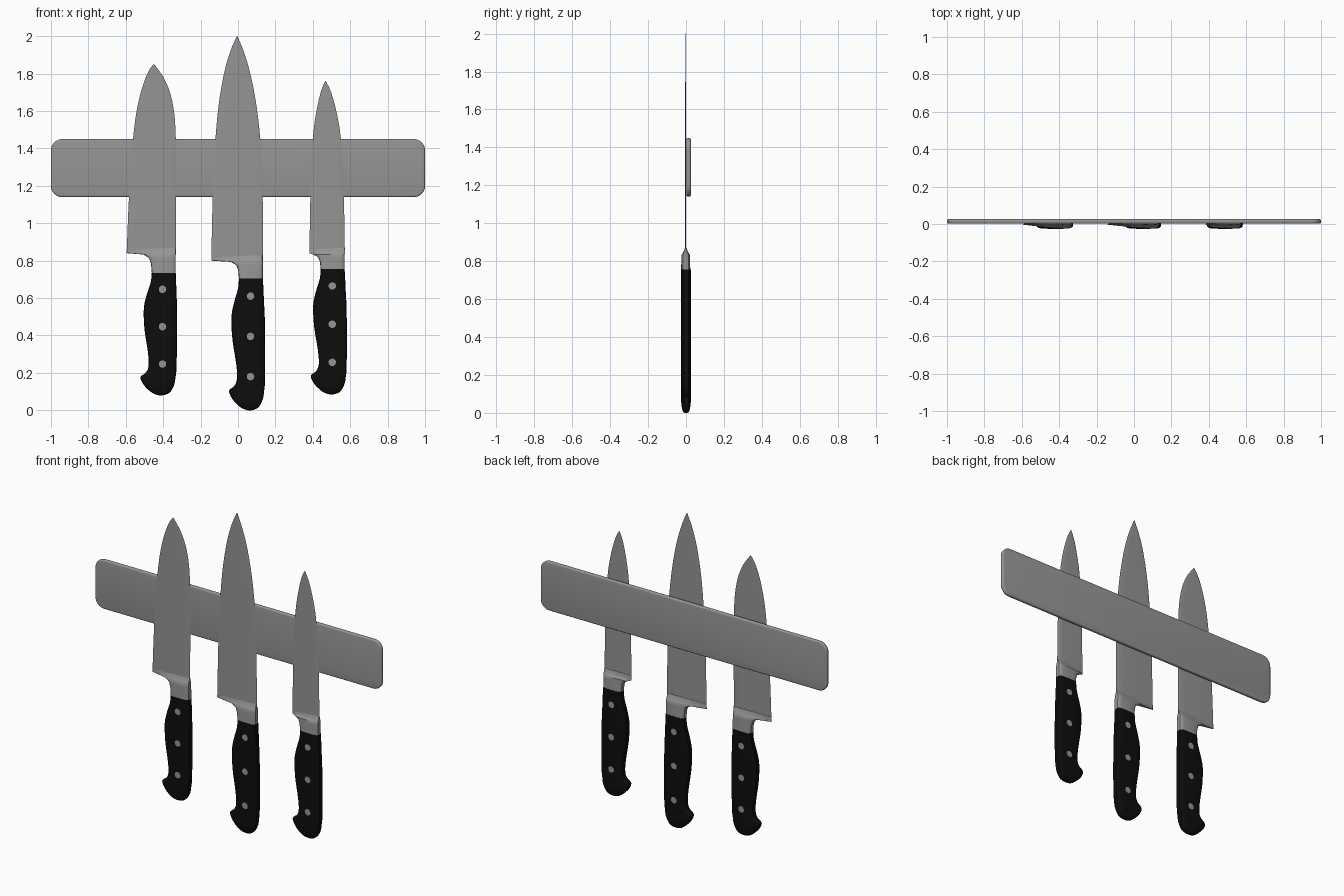
import bpy, bmesh, math
from mathutils import Vector, Matrix

cube = bpy.data.objects.get("Cube")
if cube:
    bpy.data.objects.remove(cube, do_unlink=True)


def material(name, value, roughness):
    mat = bpy.data.materials.new(name)
    mat.use_nodes = True
    colour = (value, value, value, 1)
    mat.diffuse_color = colour
    shader = mat.node_tree.nodes["Principled BSDF"]
    shader.inputs["Base Color"].default_value = colour
    shader.inputs["Roughness"].default_value = roughness
    return mat


STEEL = material("brushed steel", 0.3, 0.5)
BLACK = material("black handle", 0.004, 0.5)


def finish(name, bm, mat, angle=35):
    bmesh.ops.recalc_face_normals(bm, faces=bm.faces)
    mesh = bpy.data.meshes.new(name)
    bm.to_mesh(mesh)
    bm.free()
    mesh.materials.append(mat)
    obj = bpy.data.objects.new(name, mesh)
    bpy.context.collection.objects.link(obj)
    bpy.ops.object.select_all(action="DESELECT")
    obj.select_set(True)
    bpy.context.view_layer.objects.active = obj
    bpy.ops.object.shade_smooth_by_angle(angle=math.radians(angle))
    return obj


def smooth_rows(rows, steps=4):
    """Catmull-Rom curve through the rows."""
    pts = [Vector(r) for r in rows]
    ext = [pts[0]] + pts + [pts[-1]]
    out = []
    for a, b, c, d in zip(ext, ext[1:], ext[2:], ext[3:]):
        for i in range(steps):
            t = i / steps
            out.append((2 * b + (c - a) * t + (2 * a - 5 * b + 4 * c - d) * t**2
                        + (3 * b - a - 3 * c + d) * t**3) / 2)
    return out + [pts[-1]]


def loft(name, rows, mat, y=0, sides=20, power=0.5):
    """Skin rows of (height, left, right, left half-thickness, right half-thickness)."""
    bm = bmesh.new()
    rings = []
    for z, left, right, thin, thick in rows:
        ring = []
        for i in range(sides):
            a = math.tau * i / sides
            c, s = math.cos(a), math.sin(a)
            u = math.copysign(abs(c) ** power, c) / 2 + 0.5
            v = math.copysign(abs(s) ** power, s)
            ring.append(bm.verts.new((left + (right - left) * u,
                                      y + v * (thin + (thick - thin) * u), z)))
        rings.append(ring)
    for lower, upper in zip(rings, rings[1:]):
        for i in range(sides):
            j = (i + 1) % sides
            bm.faces.new((lower[i], lower[j], upper[j], upper[i]))
    bm.faces.new(rings[0])
    bm.faces.new(rings[-1])
    return finish(name, bm, mat)


# Handle side profile: height, left and right offsets from the spine, thickness factor
HANDLE = [(0, -.08, -.06, .3), (.005, -.098, -.042, .55), (.02, -.125, -.02, .8),
          (.06, -.163, 0, 1), (.105, -.181, .007, 1), (.13, -.153, .01, 1),
          (.17, -.138, .011, 1), (.25, -.143, .012, 1), (.38, -.163, .012, 1),
          (.5, -.168, .01, 1), (.58, -.153, .006, 1), (.65, -.133, .003, 1),
          (.705, -.128, 0, 1)]
HANDLE_LENGTH = 0.705
HALF = 0.0255
BLADE_Y = -0.003


def knife(name, spine, bottom, top, lean, blade):
    scale = (top - bottom) / HANDLE_LENGTH
    heel_z, heel_x, heel_spine = blade[0]
    rise = heel_z - top

    # Handle
    rows = []
    for z, left, right, k in HANDLE:
        shift = spine + lean * (1 - z / HANDLE_LENGTH)
        rows.append((bottom + z * scale, left + shift, right + shift, HALF * k, HALF * k))
    loft(name + "_handle", smooth_rows(rows, 3), BLACK)

    # Rivets through the handle
    for n, z in enumerate((.18, .395, .61)):
        bm = bmesh.new()
        place = Matrix.Translation((spine - .066 + lean / 2, 0, bottom + z * scale))
        bmesh.ops.create_cone(bm, cap_ends=True, segments=20, radius1=.02, radius2=.02,
                              depth=.0525, matrix=place @ Matrix.Rotation(math.pi / 2, 4, "X"))
        finish(f"{name}_rivet_{n + 1}", bm, STEEL)

    # Bolster swelling from the blade heel to the handle
    neck = [(0, -.128), (.45, -.132), (.75, -.142), (.93, -.172)]
    collar = [(top + f * rise, spine + x, spine, HALF * .95 * (1 - .4 * f * f), HALF * .95)
              for f, x in neck]
    collar += [(heel_z, heel_x, heel_spine, .004, .021),
               (heel_z + .012, heel_x, heel_spine, .002, .013),
               (heel_z + .03, heel_x + .001, heel_spine, .001, .005)]
    loft(name + "_bolster", collar, STEEL, BLADE_Y / 2)

    # Blade, thick at the spine and thin at the cutting edge
    tip = blade[-1][0]
    rows = []
    for z, left, right in blade:
        taper = .0045 - .003 * (z - heel_z) / (tip - heel_z)
        rows.append((z, left, right, .0007, taper))
    loft(name + "_blade", smooth_rows(rows), STEEL, BLADE_Y, 12, .7)


# Blade outlines: height, cutting edge, spine
knife("broad_knife", -.333, .08, .735, -.009,
      [(.84, -.595, -.332), (1.1, -.585, -.331), (1.35, -.57, -.331), (1.55, -.55, -.337),
       (1.68, -.525, -.358), (1.77, -.497, -.393), (1.82, -.474, -.425), (1.85, -.452, -.448)])
knife("long_knife", .133, 0, .705, 0,
      [(.8, -.143, .133), (1.15, -.135, .132), (1.4, -.124, .123), (1.62, -.105, .1),
       (1.8, -.075, .066), (1.92, -.041, .03), (2, -.006, -.003)])
knife("narrow_knife", .57, .085, .755, 0,
      [(.84, .382, .571), (1.05, .385, .568), (1.25, .39, .563), (1.45, .4, .55),
       (1.58, .416, .53), (1.7, .442, .498), (1.76, .466, .469)])

# Wall bar with rounded corners
bm = bmesh.new()
bmesh.ops.create_cube(bm, size=1, matrix=Matrix.Translation((0, .014, 1.295))
                      @ Matrix.Diagonal((2, .024, .31, 1)))
corners = [e for e in bm.edges if abs(e.verts[0].co.y - e.verts[1].co.y) > .01]
bmesh.ops.bevel(bm, geom=corners, offset=.06, segments=8, profile=.5, affect="EDGES")
rims = [e for e in bm.edges if abs(e.verts[0].co.y - e.verts[1].co.y) < .01]
bmesh.ops.bevel(bm, geom=rims, offset=.009, segments=4, profile=.5, affect="EDGES")
finish("wall_bar", bm, STEEL)
